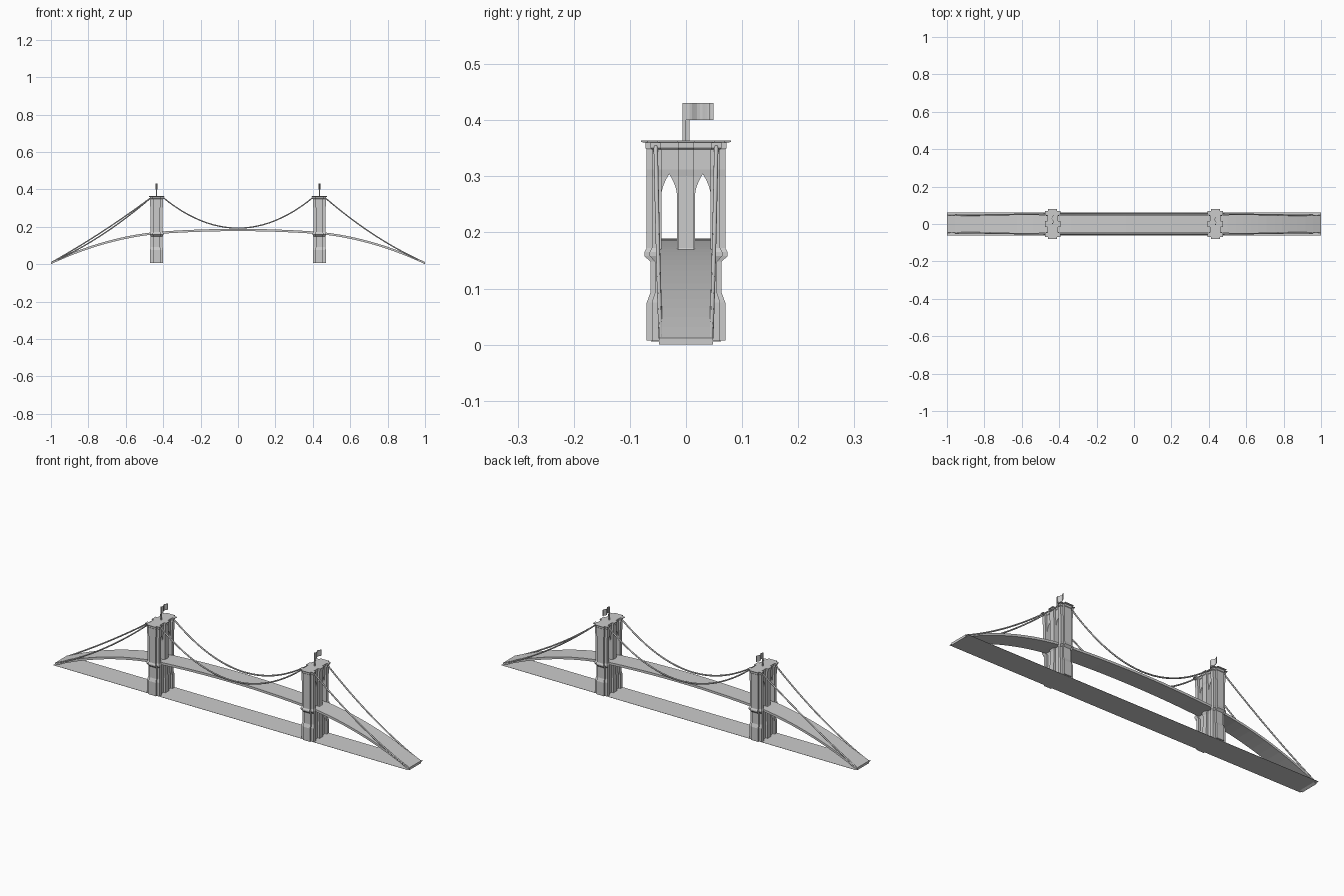
import bpy, bmesh, math

if "Cube" in bpy.data.objects:
    bpy.data.objects.remove(bpy.data.objects["Cube"])

grey = bpy.data.materials.new("stone_grey")
grey.use_nodes = True
grey.diffuse_color = (0.6, 0.6, 0.6, 1)
grey.node_tree.nodes["Principled BSDF"].inputs["Base Color"].default_value = (0.6, 0.6, 0.6, 1)

TOWER_X = 0.435
GROUND = 0.007


def finish(name, bm):
    bmesh.ops.recalc_face_normals(bm, faces=bm.faces)
    mesh = bpy.data.meshes.new(name)
    bm.to_mesh(mesh)
    bm.free()
    mesh.materials.append(grey)
    obj = bpy.data.objects.new(name, mesh)
    bpy.context.collection.objects.link(obj)
    return obj


def loft(name, rings):
    """Closed solid through a list of matching rings of points."""
    bm = bmesh.new()
    loops = [[bm.verts.new(p) for p in ring] for ring in rings]
    n = len(loops[0])
    for a, b in zip(loops, loops[1:]):
        for i in range(n):
            j = (i + 1) % n
            bm.faces.new((a[i], a[j], b[j], b[i]))
    bm.faces.new(loops[0])
    bm.faces.new(loops[-1])
    return finish(name, bm)


def box(name, x0, x1, y0, y1, z0, z1):
    outline = [(x0, y0), (x1, y0), (x1, y1), (x0, y1)]
    return loft(name, [[(x, y, z) for x, y in outline] for z in (z0, z1)])


def cable(name, start, end, sag, radius=0.0038):
    """Round cable hanging between two points."""
    curve = bpy.data.curves.new(name, "CURVE")
    curve.dimensions = "3D"
    curve.bevel_depth = radius
    curve.bevel_resolution = 1
    curve.use_fill_caps = True
    line = curve.splines.new("POLY")
    steps = 24
    line.points.add(steps)
    for i, point in enumerate(line.points):
        t = i / steps
        x, y, z = (a + (b - a) * t for a, b in zip(start, end))
        point.co = (x, y, z - 4 * sag * t * (1 - t), 1)
    curve.materials.append(grey)
    obj = bpy.data.objects.new(name, curve)
    bpy.context.collection.objects.link(obj)


# Tower plan with buttress lobes, mirrored from one quarter
quarter = [(0.034, 0.014), (0.024, 0.014), (0.024, 0.044), (0.034, 0.044),
           (0.034, 0.061), (0.02, 0.061), (0.02, 0.07)]
half = quarter + [(-x, y) for x, y in reversed(quarter)]
plan = half + [(-x, -y) for x, y in half]

# Height, x scale and y scale of each level of the tower
levels = [(GROUND, 1.03, 1), (0.075, 1.03, 1), (0.092, 0.95, 0.91), (0.148, 0.95, 0.91),
          (0.158, 1.06, 1.06), (0.165, 1.06, 1.06), (0.172, 0.95, 1), (0.3, 0.95, 1),
          (0.312, 1.02, 1), (0.348, 1.02, 1), (0.35, 1.08, 1.03), (0.36, 1.08, 1.03),
          (0.361, 1.2, 1.14), (0.364, 1.2, 1.14)]


def arch_cutter(cx, side):
    """Pointed arch prism running through the tower."""
    outline = [(0.016, 0.166), (0.044, 0.166)]
    for i in range(7):
        t = i / 6
        outline.append((0.03 + 0.014 * (1 - t ** 1.7), 0.266 + 0.038 * t))
    for i in range(5, -1, -1):
        t = i / 6
        outline.append((0.03 - 0.014 * (1 - t ** 1.7), 0.266 + 0.038 * t))
    cutter = loft("arch_cutter", [[(cx + dx, side * y, z) for y, z in outline]
                                  for dx in (-0.1, 0.1)])
    cutter.hide_render = True
    cutter.hide_viewport = True
    return cutter


for label, sx in (("left", 1), ("right", -1)):
    cx = sx * TOWER_X
    tower = loft(label + "_tower", [[(cx + x * kx, y * ky, z) for x, y in plan]
                                    for z, kx, ky in levels])
    for side in (-1, 1):
        cut = tower.modifiers.new("arch", "BOOLEAN")
        cut.operation = "DIFFERENCE"
        cut.solver = "EXACT"
        cut.object = arch_cutter(cx, side)

    # Flag and pole
    py = -0.003 * sx
    box(label + "_flag_pole", cx - 0.003, cx + 0.003, py - 0.003, py + 0.003, 0.362, 0.431)
    waves = [(cx + 0.004 * math.sin(i * 0.8), py + 0.0046 * i) for i in range(11)]
    ribbon = [(x - 0.001, y) for x, y in waves] + [(x + 0.001, y) for x, y in reversed(waves)]
    loft(label + "_flag", [[(x, y, z) for x, y in ribbon] for z in (0.4, 0.431)])


# Arched road deck
def deck_height(x):
    d = abs(x) - TOWER_X
    if d < 0:
        return 0.189 - 0.016 * (x / TOWER_X) ** 2
    return 0.173 - 0.1 * d - 0.327 * d * d


stations = [-1 + i / 24 for i in range(49)]
deck = []
for x in stations:
    top = deck_height(x)
    low = max(top - 0.012, 0)
    deck.append([(x, -0.048, low), (x, 0.048, low), (x, 0.048, top), (x, -0.048, top)])
loft("road_deck", deck)

# Flat ground strip
box("ground_strip", -1, 1, -0.062, 0.062, GROUND - 0.001, GROUND)

# Main and side cables
for name, side in (("front", -1), ("back", 1)):
    y = side * 0.054
    cable(name + "_main_cable", (-0.4, y, 0.356), (0.4, y, 0.356), 0.163)
    for label, sx in (("left", 1), ("right", -1)):
        sag = 0.012 if (sx < 0 and side > 0) else 0.028
        cable(f"{name}_{label}_side_cable", (sx * 0.465, y, 0.356),
              (sx * 0.995, side * 0.045, 0.011), sag)
